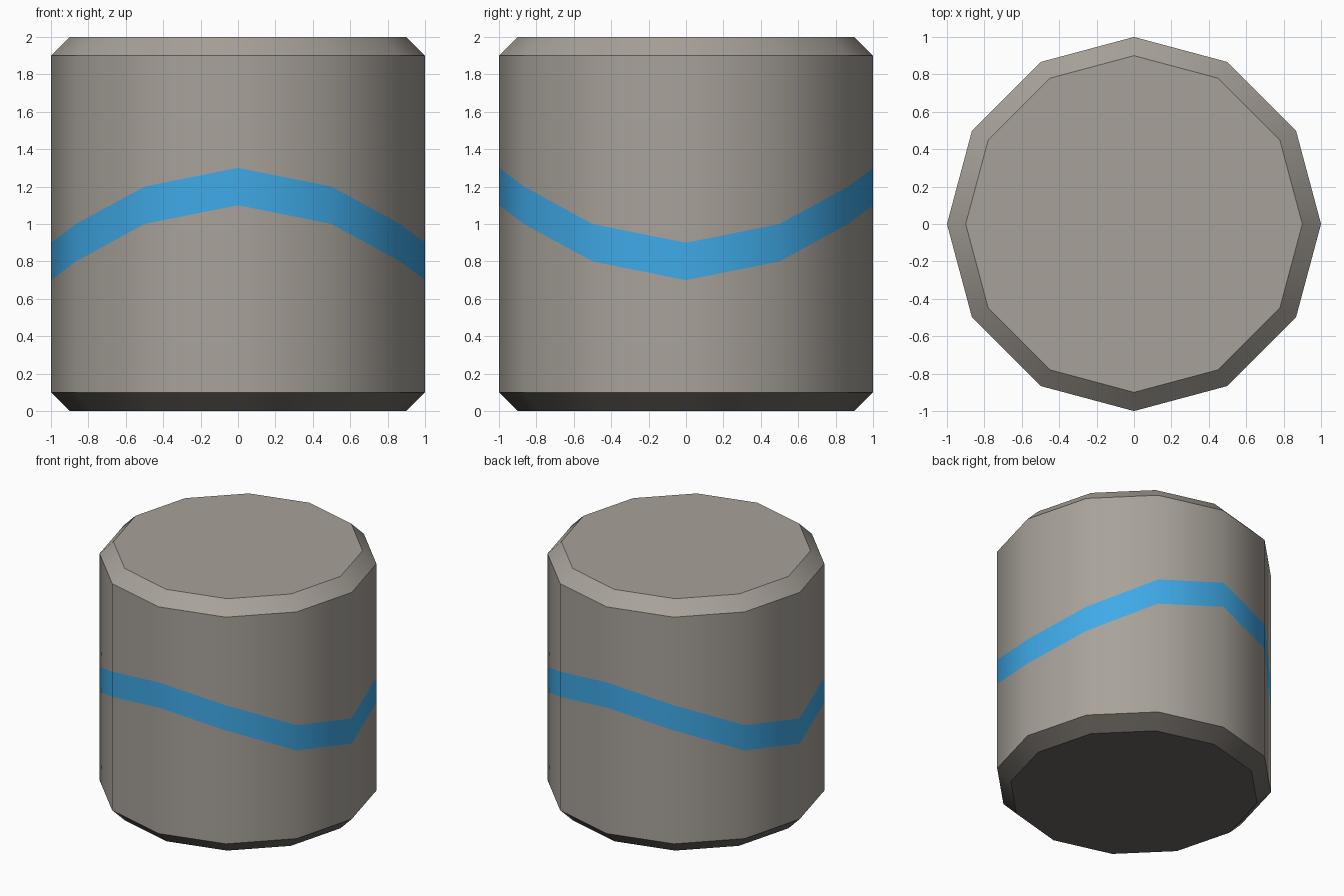
import bpy, bmesh, math

if "Cube" in bpy.data.objects:
    bpy.data.objects.remove(bpy.data.objects["Cube"])

SIDES = 12


def material(name, rgb):
    m = bpy.data.materials.new(name)
    m.diffuse_color = (*rgb, 1.0)
    m.use_nodes = True
    m.node_tree.nodes["Principled BSDF"].inputs["Base Color"].default_value = m.diffuse_color
    return m


stone = material("warm grey", (0.39, 0.36, 0.32))
blue = material("sky blue", (0.05, 0.40, 0.80))
dark = material("dark grey", (0.147, 0.133, 0.118))


def wave(a):
    # stripe is high at front and back, low at the sides
    return 1.0 - 0.2 * math.cos(2 * a)


# Rings from bottom to top: radius and height rule
rings = [
    (0.9, lambda a: 0.0),
    (1.0, lambda a: 0.1),
    (1.0, lambda a: wave(a) - 0.1),
    (1.0, lambda a: wave(a) + 0.1),
    (1.0, lambda a: 1.9),
    (0.9, lambda a: 2.0),
]
BAND_COLOUR = [2, 0, 1, 0, 0]  # dark base chamfer, wall, stripe, wall, top chamfer

bm = bmesh.new()
loops = []
for r, height in rings:
    angles = [2 * math.pi * i / SIDES for i in range(SIDES)]
    loops.append([bm.verts.new((r * math.cos(a), r * math.sin(a), height(a))) for a in angles])

# Chamfers, walls and wavy stripe
for k in range(len(loops) - 1):
    for i in range(SIDES):
        j = (i + 1) % SIDES
        f = bm.faces.new((loops[k][i], loops[k][j], loops[k + 1][j], loops[k + 1][i]))
        f.material_index = BAND_COLOUR[k]

# End caps, the lower one dark
bm.faces.new(loops[0][::-1]).material_index = 2
bm.faces.new(loops[-1])

mesh = bpy.data.meshes.new("striped_drum")
bm.to_mesh(mesh)
bm.free()
for m in (stone, blue, dark):
    mesh.materials.append(m)
drum = bpy.data.objects.new("striped_drum", mesh)
bpy.context.collection.objects.link(drum)

# Smooth round the wall, sharp at the chamfers
bpy.context.view_layer.objects.active = drum
drum.select_set(True)
bpy.ops.object.shade_smooth_by_angle(angle=math.radians(35))
